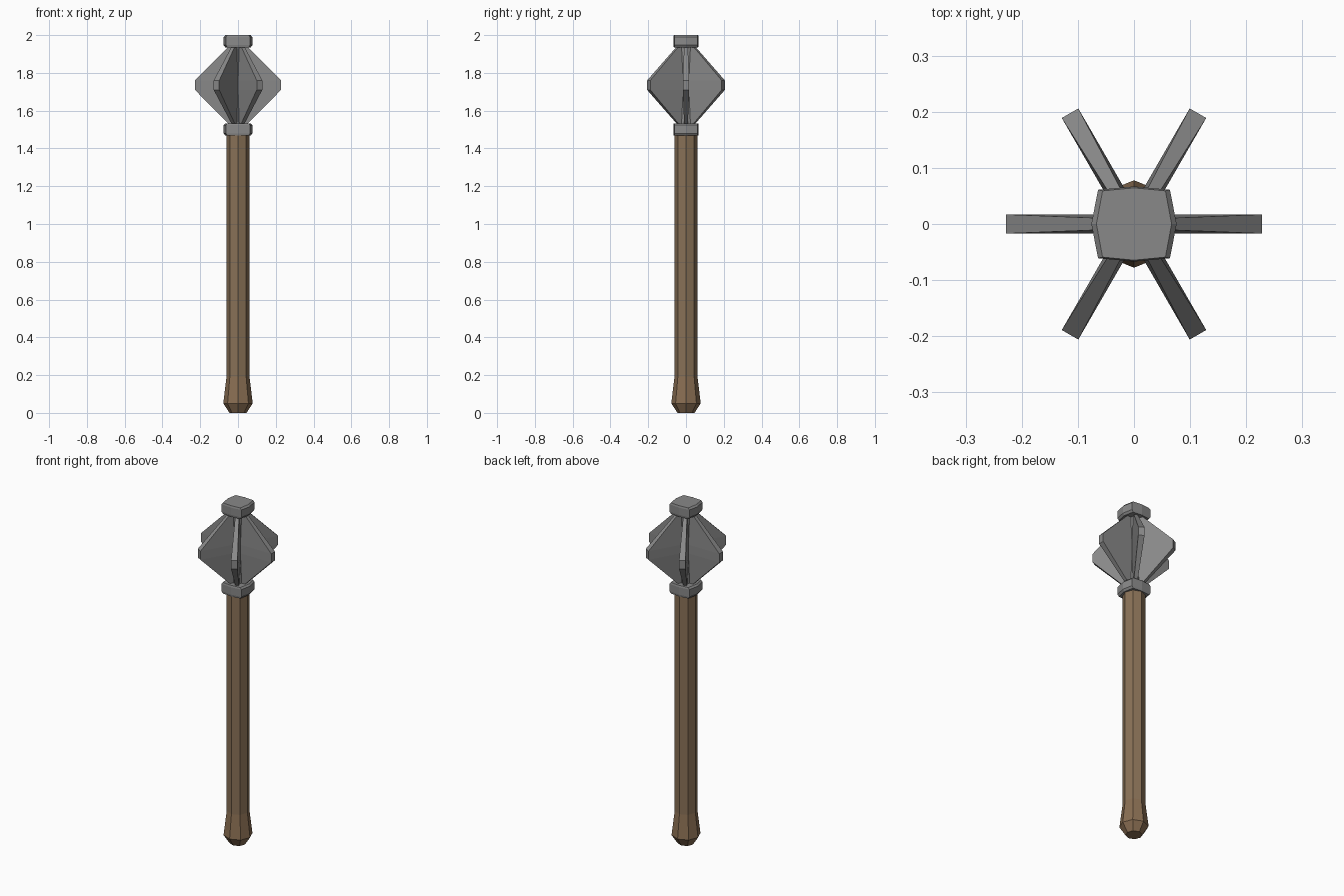
import bpy, math

if "Cube" in bpy.data.objects:
    bpy.data.objects.remove(bpy.data.objects["Cube"])

def material(name, rgb):
    m = bpy.data.materials.new(name)
    m.diffuse_color = (*rgb, 1)
    m.use_nodes = True
    m.node_tree.nodes["Principled BSDF"].inputs["Base Color"].default_value = m.diffuse_color
    return m

steel = material("grey steel", (0.25, 0.25, 0.25))
wood = material("brown wood", (0.25, 0.165, 0.095))
grip_wood = material("reddish brown wood", (0.25, 0.155, 0.085))

def loft(name, rings, mats):
    """Closed solid through a stack of rings with equal point counts."""
    n = len(rings[0])
    verts = [p for ring in rings for p in ring]
    faces = [tuple(reversed(range(n))), tuple(range(len(verts) - n, len(verts)))]
    for k in range(len(rings) - 1):
        for i in range(n):
            j = (i + 1) % n
            faces.append((k*n + i, k*n + j, (k+1)*n + j, (k+1)*n + i))
    mesh = bpy.data.meshes.new(name)
    mesh.from_pydata(verts, [], faces)
    for m in mats:
        mesh.materials.append(m)
    ob = bpy.data.objects.new(name, mesh)
    bpy.context.collection.objects.link(ob)
    return ob

def octagon(z, r):
    return [(r*math.cos(i*math.pi/4), r*math.sin(i*math.pi/4), z) for i in range(8)]

def collar_ring(z, x, y, dx, dy):
    return [(x, 0, z), (dx, dy, z), (0, y, z), (-dx, dy, z),
            (-x, 0, z), (-dx, -dy, z), (0, -y, z), (dx, -dy, z)]

# Wooden handle with flared butt
handle = loft("handle", [octagon(0, .045), octagon(.05, .078),
                         octagon(.19, .061), octagon(1.49, .061)], [wood, grip_wood])
for f in handle.data.polygons:
    f.material_index = 1 if f.center.z < .15 else 0

# Chamfered collars below and above the head
for name, z in (("lower_collar", 1.468), ("top_collar", 1.935)):
    small, big = (.067, .0645, .056, .059), (.076, .067, .064, .061)
    loft(name, [collar_ring(z, *small), collar_ring(z + .012, *big),
                collar_ring(z + .055, *big), collar_ring(z + .065, *small)], [steel])

# Core inside the flanges
loft("head_core", [octagon(1.5, .035), octagon(1.97, .035)], [steel])

# Three crossing plates form the six flanges
def plate_ring(z, r, w):
    return [(r, -w, z), (r, w, z), (-r, w, z), (-r, -w, z)]

for i in range(3):
    flange = loft(f"flange_pair_{i + 1}",
                  [plate_ring(1.53, .05, .010), plate_ring(1.71, .228, .017),
                   plate_ring(1.76, .228, .017), plate_ring(1.94, .05, .010)], [steel])
    flange.rotation_euler.z = i * math.pi / 3
